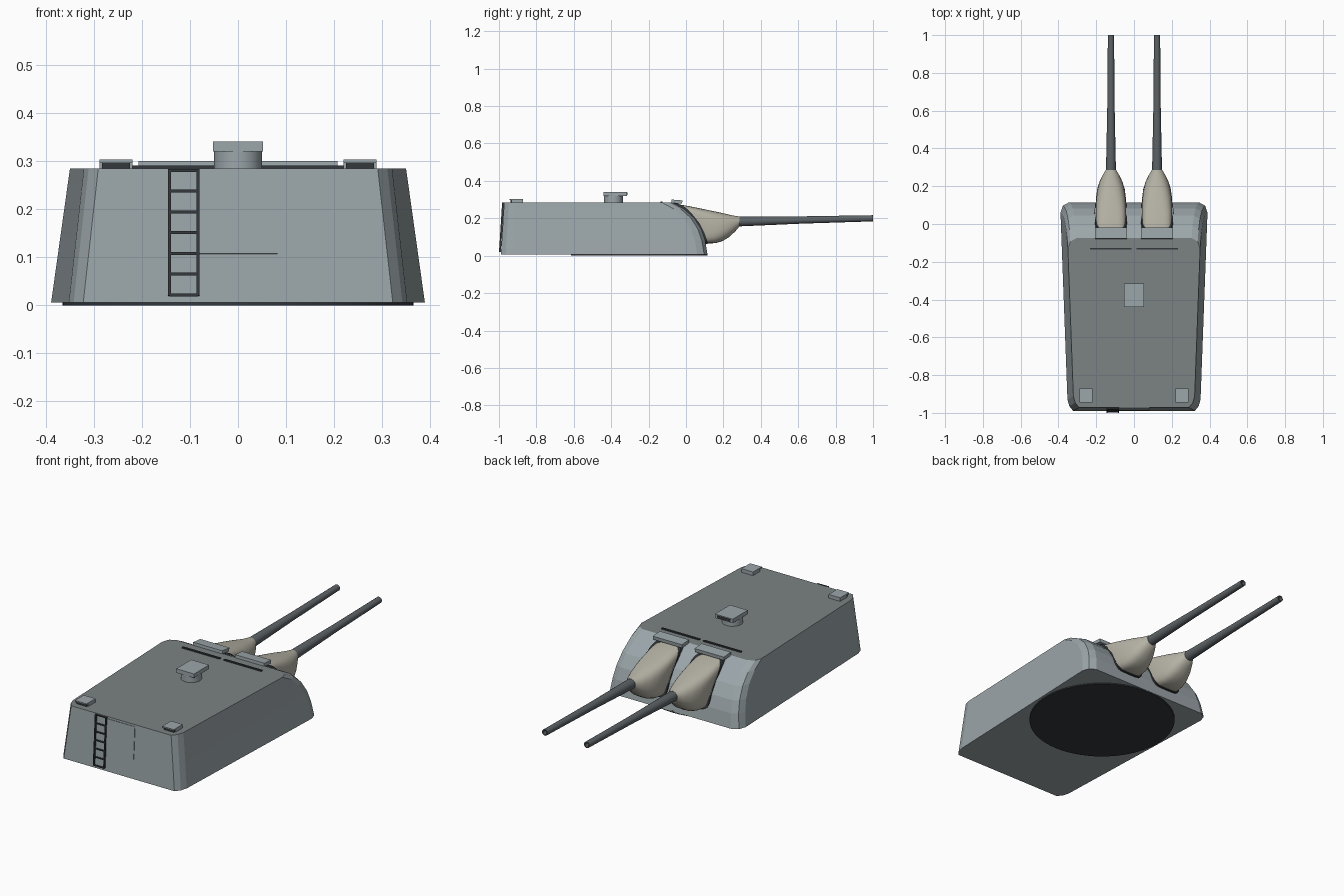
import bpy, bmesh
from math import sin, cos, pi, atan2, copysign
from mathutils import Matrix, Vector

if "Cube" in bpy.data.objects:
    bpy.data.objects.remove(bpy.data.objects["Cube"])


def material(name, rgb):
    m = bpy.data.materials.new(name)
    m.diffuse_color = (*rgb, 1)
    m.use_nodes = True
    m.node_tree.nodes["Principled BSDF"].inputs["Base Color"].default_value = m.diffuse_color
    return m


HULL = material("hull_grey", (0.33, 0.38, 0.40))
ROOF = material("roof_grey", (0.20, 0.225, 0.23))
DARK = material("dark_grey", (0.035, 0.04, 0.045))
STEEL = material("gun_steel", (0.11, 0.125, 0.135))
CANVAS = material("canvas", (0.47, 0.45, 0.38))


def finish(name, bm, mat, smooth=None):
    bmesh.ops.recalc_face_normals(bm, faces=bm.faces)
    me = bpy.data.meshes.new(name)
    bm.to_mesh(me)
    bm.free()
    ob = bpy.data.objects.new(name, me)
    bpy.context.collection.objects.link(ob)
    me.materials.append(mat)
    if smooth:
        bpy.ops.object.select_all(action='DESELECT')
        ob.select_set(True)
        bpy.context.view_layer.objects.active = ob
        bpy.ops.object.shade_smooth_by_angle(angle=smooth)
    return ob


def loft(name, rings, mat, smooth=None):
    bm = bmesh.new()
    rows = [[bm.verts.new(p) for p in r] for r in rings]
    n = len(rows[0])
    for a, b in zip(rows, rows[1:]):
        for i in range(n):
            j = (i + 1) % n
            bm.faces.new((a[i], a[j], b[j], b[i]))
    bm.faces.new(rows[0])
    bm.faces.new(rows[-1])
    return finish(name, bm, mat, smooth)


def box(name, x, y, z, mat, tilt=0):
    bm = bmesh.new()
    bmesh.ops.create_cube(bm, size=1)
    c = Vector(((x[0] + x[1]) / 2, (y[0] + y[1]) / 2, (z[0] + z[1]) / 2))
    m = (Matrix.Translation(c) @ Matrix.Rotation(tilt, 4, 'X')
         @ Matrix.Diagonal((x[1] - x[0], y[1] - y[0], z[1] - z[0], 1)))
    bm.transform(m)
    return finish(name, bm, mat)


def disc(name, x, y, z0, z1, r, mat, n=48):
    rings = [[(x + r * cos(2 * pi * i / n), y + r * sin(2 * pi * i / n), z)
              for i in range(n)] for z in (z0, z1)]
    return loft(name, rings, mat, 0.6)


# Curved front plate profile: (z, y)
FRONT = [(0.006, 0.115), (0.08, 0.103), (0.14, 0.083), (0.2, 0.045),
         (0.25, -0.01), (0.285, -0.075)]


def front_y(z):
    for (z0, y0), (z1, y1) in zip(FRONT, FRONT[1:]):
        if z <= z1:
            return y0 + (y1 - y0) * (z - z0) / (z1 - z0)
    return FRONT[-1][1]


def rear_y(z):
    return -0.99 + 0.018 * z / 0.285


# Gunhouse shell, tapered with faceted corners
rings = []
for z, f in FRONT:
    t = z / 0.285
    wf, wb, b = 0.39 - 0.04 * t, 0.353 - 0.032 * t, rear_y(z)
    half = [(wf - 0.045, f), (wf - 0.013, f - 0.018), (wf, f - 0.055),
            (wb, b + 0.06), (wb - 0.01, b + 0.025), (wb - 0.03, b)]
    rings.append([(x, y, z) for x, y in half] + [(-x, y, z) for x, y in reversed(half)])
hull = loft("gunhouse", rings, HULL)
hull.data.materials.append(ROOF)
for p in hull.data.polygons:
    if p.normal.z > 0.95:
        p.material_index = 1

# Turntable ring underneath
disc("turntable_ring", 0, -0.25, 0, 0.01, 0.365, DARK, 64)


# Gun barrels, canvas covers and their frames
def section(cx, s, w, zlo, zhi, k, n=32, tip=0.285):
    pts = []
    for i in range(n):
        a = 2 * pi * i / n
        c, d = cos(a), sin(a)
        px = copysign(abs(c) ** (2 / k), c)
        pz = copysign(abs(d) ** (2 / k), d)
        z = (zlo + zhi) / 2 + pz * (zhi - zlo) / 2
        base = front_y(0.07 + (pz + 1) / 2 * 0.205)
        pts.append((cx + w * px, base + (tip - base) * s, z))
    return pts


COVER = [(-0.1, 0.078, 0.07, 0.278, 5), (0.1, 0.08, 0.066, 0.272, 4.5),
         (0.3, 0.079, 0.067, 0.259, 3.6), (0.5, 0.074, 0.078, 0.245, 3),
         (0.7, 0.062, 0.1, 0.231, 2.5), (0.88, 0.044, 0.13, 0.216, 2.2),
         (1.0, 0.028, 0.156, 0.21, 2)]
BARREL = [(0.1, 0.027), (0.3, 0.026), (0.62, 0.0195), (0.99, 0.0165), (1.0, 0.0165),
          (1.0, 0.011), (0.96, 0.011)]
for side, cx in (("left", -0.122), ("right", 0.122)):
    loft(side + "_canvas_cover", [section(cx, *c) for c in COVER], CANVAS, 0.7)
    frame = section(cx, 0, 0.086, 0.062, 0.281, 5)
    loft(side + "_cover_frame", [[(x, y + d, z) for x, y, z in frame]
                                 for d in (-0.03, 0.012)], DARK)
    loft(side + "_gun_barrel",
         [[(cx + r * cos(pi * i / 12), y, 0.183 + 0.017 * (y - 0.28) / 0.72 + r * sin(pi * i / 12))
           for i in range(24)] for y, r in BARREL], STEEL, 0.6)
    box(side + "_cover_hood", (cx - 0.085, cx + 0.085), (-0.078, -0.02), (0.28, 0.298), HULL, -0.08)
    # Roof seam strip and rear sight hood
    sx = copysign(1, cx)
    box(side + "_roof_strip", sorted((sx * 0.012, sx * 0.232)), (-0.136, -0.126), (0.28, 0.291), DARK)
    hx = 0.254 * sx
    box(side + "_sight_hood", (hx - 0.034, hx + 0.034), (-0.945, -0.872), (0.297, 0.304), HULL)
    box(side + "_sight_body", (hx - 0.034, hx + 0.034), (-0.93, -0.872), (0.28, 0.298), HULL)
    box(side + "_sight_window", (hx - 0.029, hx + 0.029), (-0.938, -0.925), (0.285, 0.297), DARK)

# Central periscope
disc("periscope_base", 0, -0.388, 0.28, 0.322, 0.05, HULL, 32)
box("periscope_head", (-0.052, 0.052), (-0.44, -0.315), (0.32, 0.341), HULL)
box("periscope_window", (-0.04, 0.04), (-0.325, -0.313), (0.324, 0.337), DARK)

# Rear door and ladder, leaning with the rear plate
lean = -atan2(0.018, 0.285)
yd = rear_y(0.19)
box("rear_door", (-0.08, 0.082), (yd - 0.003, yd + 0.01), (0.107, 0.275), HULL, lean)
yl = rear_y(0.152) - 0.007
for i, x in enumerate((-0.143, -0.083)):
    box(f"ladder_rail_{i}", (x - 0.003, x + 0.003), (yl - 0.004, yl + 0.006), (0.02, 0.284), DARK, lean)
for i in range(7):
    z = 0.022 + i * 0.0432
    y = rear_y(z) - 0.007
    box(f"ladder_rung_{i}", (-0.143, -0.083), (y - 0.003, y + 0.003), (z - 0.003, z + 0.003), DARK)
